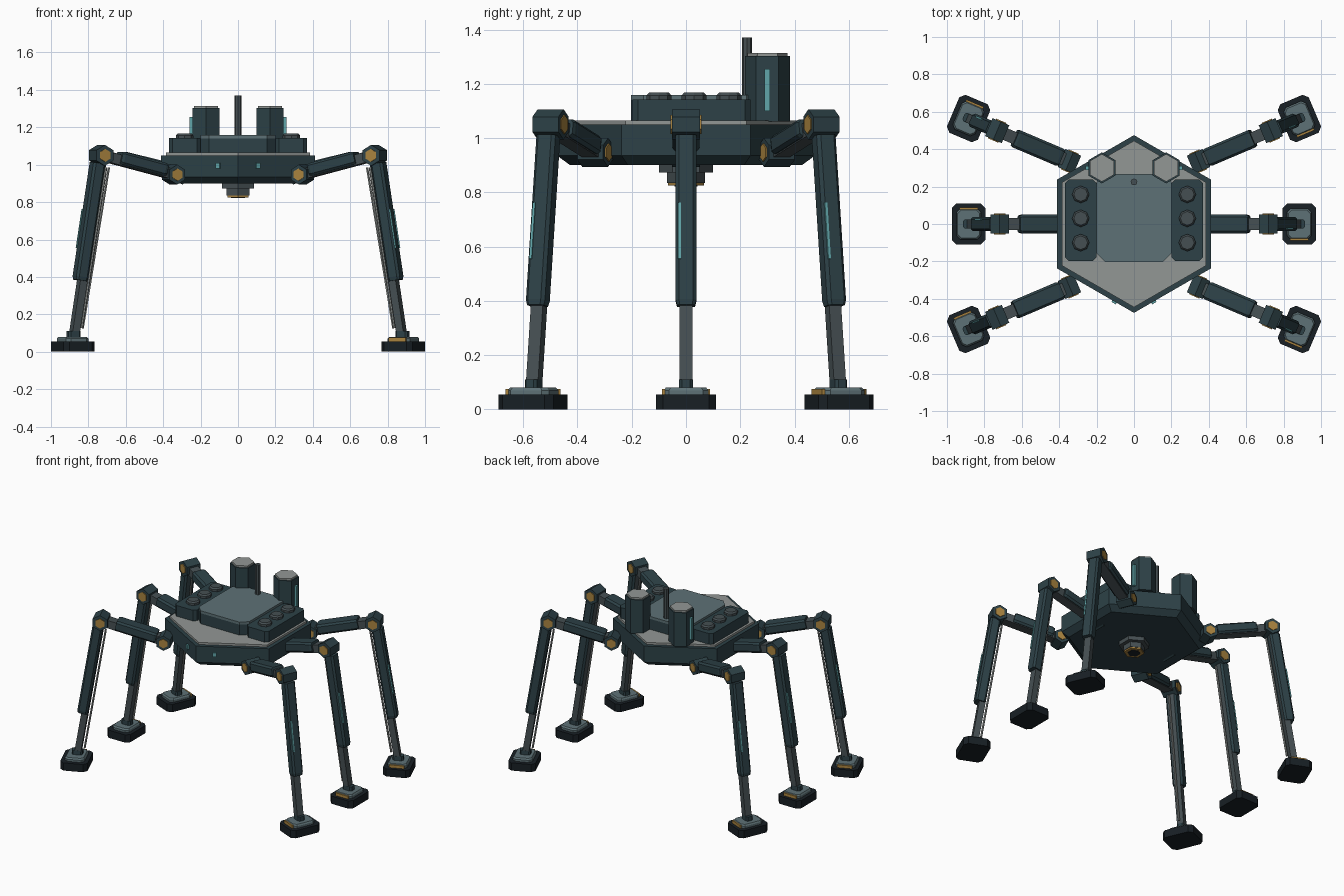
import bpy, bmesh
from math import sin, cos, pi, radians
from mathutils import Matrix, Vector

if "Cube" in bpy.data.objects:
    bpy.data.objects.remove(bpy.data.objects["Cube"])

def material(name, rgb):
    m = bpy.data.materials.new(name)
    m.diffuse_color = (*rgb, 1)
    m.use_nodes = True
    m.node_tree.nodes["Principled BSDF"].inputs["Base Color"].default_value = m.diffuse_color
    return m

HULL = material("hull_teal", (.026, .053, .063))
PALE = material("pale_plate", (.29, .31, .30))
DECK = material("deck_grey", (.11, .165, .18))
STEEL = material("steel", (.06, .078, .085))
PAD = material("pad_dark", (.009, .014, .018))
BRASS = material("brass", (.40, .23, .05))
GLOW = material("glow_teal", (.12, .38, .40))

def ngon(n, r):
    return [(r * cos(pi / 2 + 2 * pi * i / n), r * sin(pi / 2 + 2 * pi * i / n)) for i in range(n)]

def rect(w, d, c=0.0):
    """Rectangle outline with chamfered corners."""
    x, y = w / 2, d / 2
    if c == 0:
        return [(-x, -y), (x, -y), (x, y), (-x, y)]
    return [(-x + c, -y), (x - c, -y), (x, -y + c), (x, y - c),
            (x - c, y), (-x + c, y), (-x, y - c), (-x, -y + c)]

def solid(name, outline, levels, mat, M=Matrix()):
    """Stack an outline at (height, scale) levels and cap both ends."""
    bm = bmesh.new()
    rings = [[bm.verts.new(M @ Vector((x * s, y * s, z))) for x, y in outline] for z, s in levels]
    n = len(outline)
    for a, b in zip(rings, rings[1:]):
        for i in range(n):
            bm.faces.new((a[i], a[(i + 1) % n], b[(i + 1) % n], b[i]))
    bm.faces.new(rings[0][::-1])
    bm.faces.new(rings[-1])
    bmesh.ops.recalc_face_normals(bm, faces=bm.faces)
    me = bpy.data.meshes.new(name)
    bm.to_mesh(me)
    bm.free()
    me.materials.append(mat)
    ob = bpy.data.objects.new(name, me)
    bpy.context.collection.objects.link(ob)
    return ob

def at(x, y, z=0):
    return Matrix.Translation((x, y, z))

def slab(name, outline, z0, z1, mat, M=Matrix()):
    return solid(name, outline, [(z0, 1), (z1, 1)], mat, M)

# hull and its pale top plate
solid("hull", ngon(6, .475), [(.90, .90), (.935, 1), (1.05, 1)], HULL)
slab("top_plate", ngon(6, .445), 1.045, 1.065, PALE)

# central deck
slab("deck_base", rect(.40, .47, .045), 1.06, 1.14, HULL, at(0, .033))
slab("deck_plate", rect(.40, .47, .045), 1.14, 1.158, DECK, at(0, .033))

# belly sensor
slab("sensor_mount", ngon(6, .10), .872, .91, STEEL)
slab("sensor_barrel", ngon(6, .07), .835, .88, STEEL)
slab("sensor_ring", ngon(6, .066), .825, .836, BRASS)
slab("sensor_lens", ngon(6, .042), .822, .83, PAD)

# mast
slab("mast", ngon(8, .018), 1.06, 1.37, STEEL, at(0, .225))

for s, side in ((-1, "left"), (1, "right")):
    # side pod with three round hatches
    slab(f"{side}_pod", rect(.17, .435, .02), 1.06, 1.142, HULL, at(s * .285, .02))
    for i, y in enumerate((-.1, .03, .158)):
        solid(f"{side}_hatch_{i}", ngon(8, .046), [(1.14, 1), (1.157, 1), (1.167, .8)], STEEL,
              at(s * .285, y))
    # rear stack, cap and light strip
    slab(f"{side}_stack", ngon(6, .083), 1.06, 1.302, HULL, at(s * .172, .30))
    slab(f"{side}_stack_cap", ngon(6, .074), 1.302, 1.314, PALE, at(s * .172, .30))
    slab(f"{side}_stack_light", rect(.025, .02), 1.10, 1.255, GLOW, at(s * .248, .30))
    # front marker light, set on the slanted hull face
    slab(f"{side}_marker_light", rect(.026, .016), .98, 1.01, GLOW,
         at(s * .105, -.416) @ Matrix.Rotation(s * pi / 6, 4, 'Z'))

# ---- legs, built along local +x and turned into place ----
HIP, KNEE, ANKLE = Vector((0, 0, .947)), Vector((.42, 0, 1.05)), Vector((.58, 0, .07))
LAY = Matrix.Rotation(pi / 2, 4, 'X')

def along(p, q):
    """Frame whose z runs from p to q and whose y stays level."""
    z = (q - p).normalized()
    y = Vector((0, 1, 0))
    x = y.cross(z)
    return Matrix.Translation(p) @ Matrix((x, y, z)).transposed().to_4x4()

def joint(name, p, r, half, M):
    J = M @ Matrix.Translation(p) @ LAY
    slab(name, ngon(6, r), -half, half, HULL, J)
    slab(name + "_pin", ngon(6, r * .62), -half - .005, half + .005, BRASS, J)

def leg(name, x, y, angle):
    M = at(x, y) @ Matrix.Rotation(radians(angle), 4, 'Z')
    joint(name + "_hip", HIP, .053, .052, M)
    joint(name + "_knee", KNEE, .056, .052, M)
    # upper arm: steel beam with armour sleeve
    U = M @ along(HIP, KNEE)
    slab(name + "_upper_beam", rect(.055, .066), .02, .42, STEEL, U)
    solid(name + "_upper_sleeve", rect(.07, .10, .012), [(.055, .9), (.07, 1), (.315, 1), (.33, .9)],
          HULL, U @ at(-.012, 0))
    # shin: steel strut, armour sleeve, piston rod and light strip (local -x faces outward)
    S = M @ along(KNEE, ANKLE)
    slab(name + "_shin_strut", rect(.042, .048), .02, .985, STEEL, S)
    solid(name + "_shin_sleeve", rect(.07, .076, .012), [(.045, 1), (.66, 1), (.68, .88)],
          HULL, S @ at(-.014, 0))
    slab(name + "_shin_rod", ngon(6, .007), .06, .93, PALE, S @ at(.038, 0))
    slab(name + "_shin_light", rect(.012, .01), .30, .51, GLOW, S @ at(-.048, -.024))
    # foot: pad, plate, ankle and brass trim
    F = M @ at(.586, 0)
    slab(name + "_foot_pad", rect(.18, .22, .025), 0, .055, PAD, F)
    solid(name + "_foot_plate", rect(.13, .165, .02), [(.05, 1), (.07, 1), (.08, .9)], DECK, F)
    slab(name + "_ankle", rect(.07, .05, .01), .07, .11, HULL, F @ at(-.006, 0))
    slab(name + "_foot_trim", rect(.10, .012), .05, .075, BRASS, F @ at(0, -.083))

A = 23
for name, x, y, angle in (("front_right_leg", .345, -.335, -A), ("middle_right_leg", .298, 0, 0),
                          ("back_right_leg", .345, .335, A), ("back_left_leg", -.345, .335, 180 - A),
                          ("middle_left_leg", -.298, 0, 180), ("front_left_leg", -.345, -.335, 180 + A)):
    leg(name, x, y, angle)
